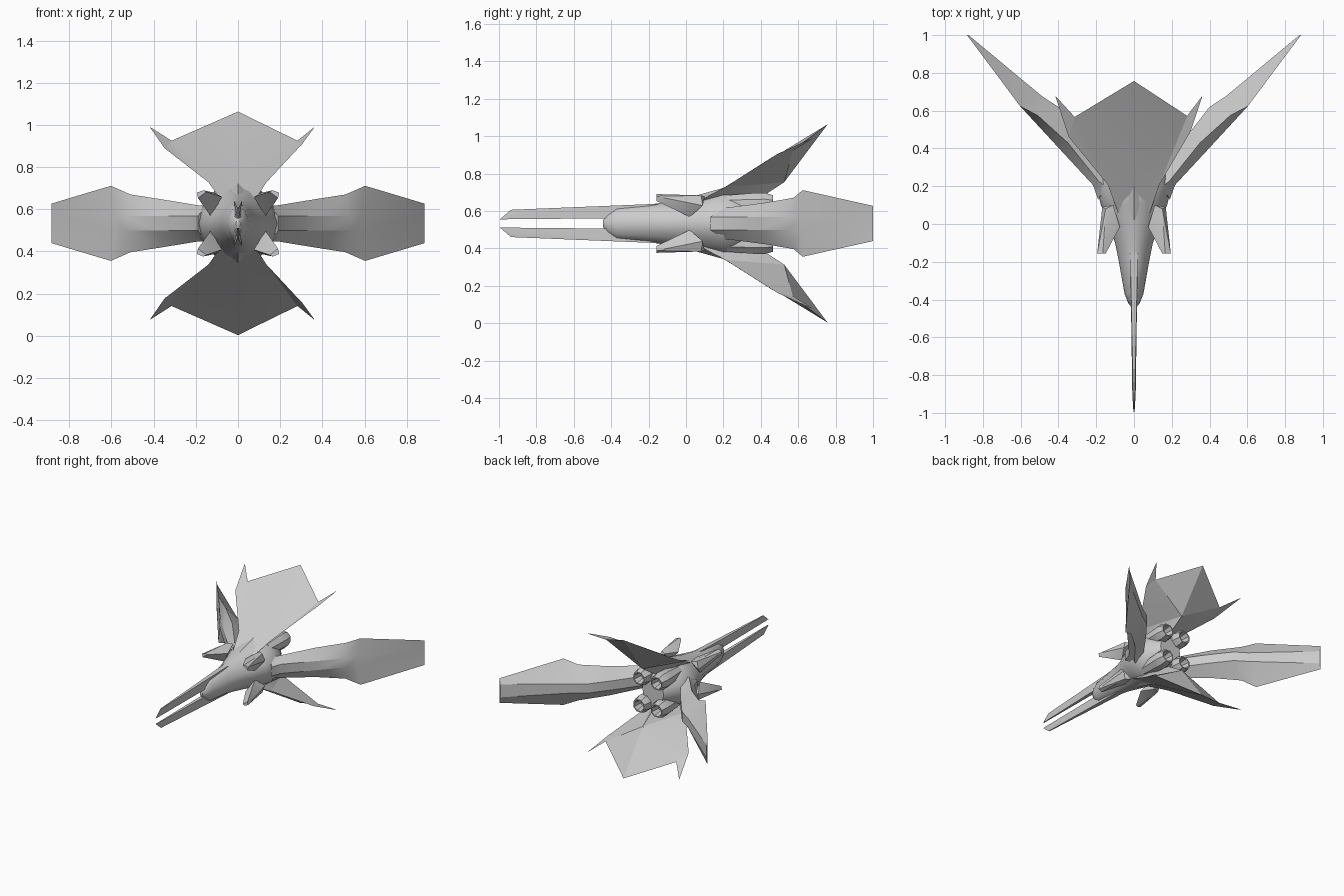
import bpy, bmesh, math
from mathutils import Vector

if "Cube" in bpy.data.objects:
    bpy.data.objects.remove(bpy.data.objects["Cube"])

ZC = 0.533  # height of the ship's centre line


def finish(bm, name, angle=30):
    bmesh.ops.remove_doubles(bm, verts=bm.verts, dist=1e-5)
    bmesh.ops.recalc_face_normals(bm, faces=bm.faces)
    me = bpy.data.meshes.new(name)
    bm.to_mesh(me)
    bm.free()
    ob = bpy.data.objects.new(name, me)
    bpy.context.collection.objects.link(ob)
    bpy.ops.object.select_all(action='DESELECT')
    ob.select_set(True)
    bpy.context.view_layer.objects.active = ob
    bpy.ops.object.shade_smooth_by_angle(angle=math.radians(angle))
    return ob


def loft(name, rings, angle=30):
    bm = bmesh.new()
    vs = [[bm.verts.new(p) for p in r] for r in rings]
    n = len(rings[0])
    for a, b in zip(vs, vs[1:]):
        for i in range(n):
            j = (i + 1) % n
            bm.faces.new((a[i], a[j], b[j], b[i]))
    bm.faces.new(vs[0])
    bm.faces.new(vs[-1])
    return finish(bm, name, angle)


def hull(name, pts):
    bm = bmesh.new()
    for p in pts:
        bm.verts.new(p)
    bmesh.ops.convex_hull(bm, input=bm.verts)
    return finish(bm, name, 25)


# Fuselage: y, half width, half height
body = [(-.445, .01, .015), (-.42, .03, .055), (-.37, .05, .085),
        (-.2, .08, .10), (-.1, .10, .115), (0, .135, .135),
        (.1, .175, .155), (.2, .20, .185), (.30, .17, .165), (.40, .09, .12)]


def section(y, w, h, n=16):
    ring = []
    for k in range(n):
        a = 2 * math.pi * k / n
        c, s = math.cos(a), math.sin(a)
        ring.append((w * math.copysign(abs(c) ** 1.15, c), y,
                     ZC + h * math.copysign(abs(s) ** 1.15, s)))
    return ring


loft("fuselage", [section(*b) for b in body], 40)

# Forked nose prongs
for sz, tag in ((1, "upper"), (-1, "lower")):
    prof = [(-.995, .022, .003), (-.936, .073, .003), (-.25, .098, .014),
            (-.15, .105, .02), (-.15, .03, .02), (-.40, .034, .013)]
    hull(tag + "_nose_prong", [(s * w, y, ZC + sz * z) for y, z, w in prof for s in (1, -1)]
         + [(s * .009, -.9, ZC + sz * .046) for s in (1, -1)])

# Top and bottom tail fins: flat outer face, ridged inner face
for sz, tag in ((1, "top"), (-1, "bottom")):
    bm = bmesh.new()

    def V(x, y, z):
        return bm.verts.new((x, y, ZC + sz * z))

    front, tip = V(0, .02, .14), V(0, .757, .53)
    mid = V(0, .2, .19)
    u0, u1 = V(0, .34, .10), V(0, .525, .22)
    sides = [[(.08, .05, .11), (.135, .21, .195), (.30, .49, .372), (.362, .677, .457), (.282, .572, .392)],
             [(-.08, .05, .11), (-.14, .21, .195), (-.345, .46, .354), (-.417, .677, .457), (-.315, .566, .392)]]
    for pts in sides:
        a, b, c, d, e = [V(*p) for p in pts]
        for f in ((front, a, mid), (a, b, mid), (mid, b, e), (b, c, e), (c, d, e), (mid, e, tip),
                  (front, a, u0), (a, b, u0), (u0, b, u1), (b, c, u1), (c, e, u1), (u1, e, tip)):
            bm.faces.new(f)
        # underside of the barb
        bm.faces.new([bm.verts.new(v.co + Vector((0, .002, -.002 * sz))) for v in (c, d, e)])
    finish(bm, tag + "_tail_fin", 20)

# Swept side wings: outer ridge, edge line, inner ridge, half height
wing = [((.19, .13), (.15, .2), (.09, .24), .085),
        ((.217, .206), (.185, .225), (.138, .265), .085),
        ((.39, .393), (.35, .43), (.28, .465), .112),
        ((.535, .55), (.51, .575), (.40, .62), .137),
        ((.585, .61), (.603, .624), (.485, .675), .178),
        ((.884, 1.0), (.884, 1.0), (.876, 1.0), .094)]
for sx, tag in ((1, "right"), (-1, "left")):
    rings = []
    for o, t, i, h in wing:
        flat = .035 if o != t else .05
        rings.append([(sx * o[0], o[1], ZC - flat), (sx * o[0], o[1], ZC + flat),
                      (sx * t[0], t[1], ZC + h),
                      (sx * i[0], i[1], ZC + flat), (sx * i[0], i[1], ZC - flat),
                      (sx * t[0], t[1], ZC - h)])
    loft(tag + "_wing", rings, 25)

# Forward-pointing canards and rear engines, one of each per quadrant
for sx, tx in ((1, "right"), (-1, "left")):
    for sz, tz in ((1, "upper"), (-1, "lower")):
        pts = [(.13, .02, .035), (.168, .09, .095), (.11, .10, .145), (.075, -.015, .125),
               (.15, -.157, .15), (.165, -.157, .157), (.195, -.157, .145), (.19, -.157, .12),
               (.15, .08, .15)]
        hull(f"{tz}_{tx}_canard", [(sx * x, y, ZC + sz * z) for x, y, z in pts])

        rings = []
        for y, r in ((.22, .05), (.36, .062), (.42, .064), (.465, .05), (.465, .042), (.40, .03)):
            rings.append([(sx * .075 + r * math.cos(k * math.pi / 4 + math.pi / 8), y,
                           ZC + sz * .105 + r * math.sin(k * math.pi / 4 + math.pi / 8))
                          for k in range(8)])
        loft(f"{tz}_{tx}_engine", rings, 30)
